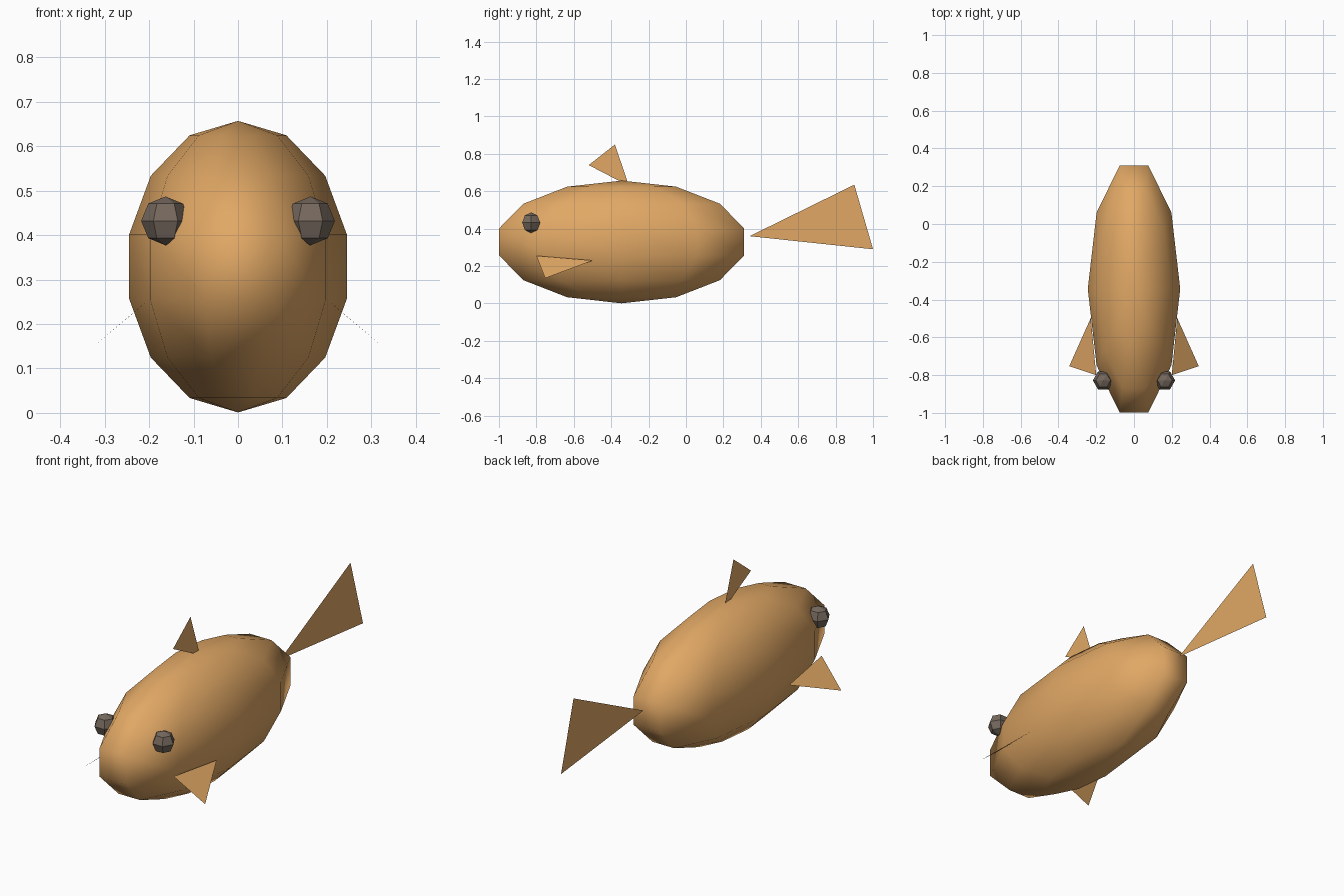
import bpy, bmesh
from math import pi
from mathutils import Matrix

if "Cube" in bpy.data.objects:
    bpy.data.objects.remove(bpy.data.objects["Cube"])


def material(name, rgb):
    m = bpy.data.materials.new(name)
    m.diffuse_color = (*rgb, 1)
    m.use_nodes = True
    m.node_tree.nodes["Principled BSDF"].inputs["Base Color"].default_value = m.diffuse_color
    return m


orange = material("orange_skin", (0.75, 0.39, 0.13))
dark = material("dark_eye", (0.18, 0.14, 0.11))


def add_object(name, bm, mat, smooth=False):
    me = bpy.data.meshes.new(name)
    for f in bm.faces:
        f.smooth = smooth
    bm.to_mesh(me)
    bm.free()
    me.materials.append(mat)
    ob = bpy.data.objects.new(name, me)
    bpy.context.collection.objects.link(ob)
    return ob


def ellipsoid(name, centre, radii, segments, rings, mat, smooth):
    # quarter turn puts sphere corners on the x axis
    bm = bmesh.new()
    m = (Matrix.Translation(centre) @ Matrix.Diagonal((*radii, 1))
         @ Matrix.Rotation(pi / 2, 4, 'Z'))
    bmesh.ops.create_uvsphere(bm, u_segments=segments, v_segments=rings,
                              radius=1, matrix=m)
    return add_object(name, bm, mat, smooth)


def fin(name, points):
    bm = bmesh.new()
    bm.faces.new([bm.verts.new(p) for p in points])
    return add_object(name, bm, orange)


# body
ellipsoid("body", (0, -0.344, 0.329), (0.251, 0.706, 0.328), 10, 7, orange, True)

# eyes and side fins, mirrored left and right
for side, s in (("left", -1), ("right", 1)):
    ellipsoid(side + "_eye", (s * 0.163, -0.828, 0.432),
              (0.055, 0.055, 0.055), 6, 4, dark, False)
    pts = [(s * 0.2, -0.8, 0.255), (s * 0.343, -0.753, 0.135),
           (s * 0.229, -0.498, 0.23)]
    fin(side + "_side_fin", pts if s < 0 else pts[::-1])

# top and tail fins
fin("top_fin", [(0, -0.52, 0.74), (0, -0.305, 0.628), (0, -0.38, 0.85)])
fin("tail_fin", [(0, 0.34, 0.36), (0, 1.0, 0.29), (0, 0.9, 0.635)])
